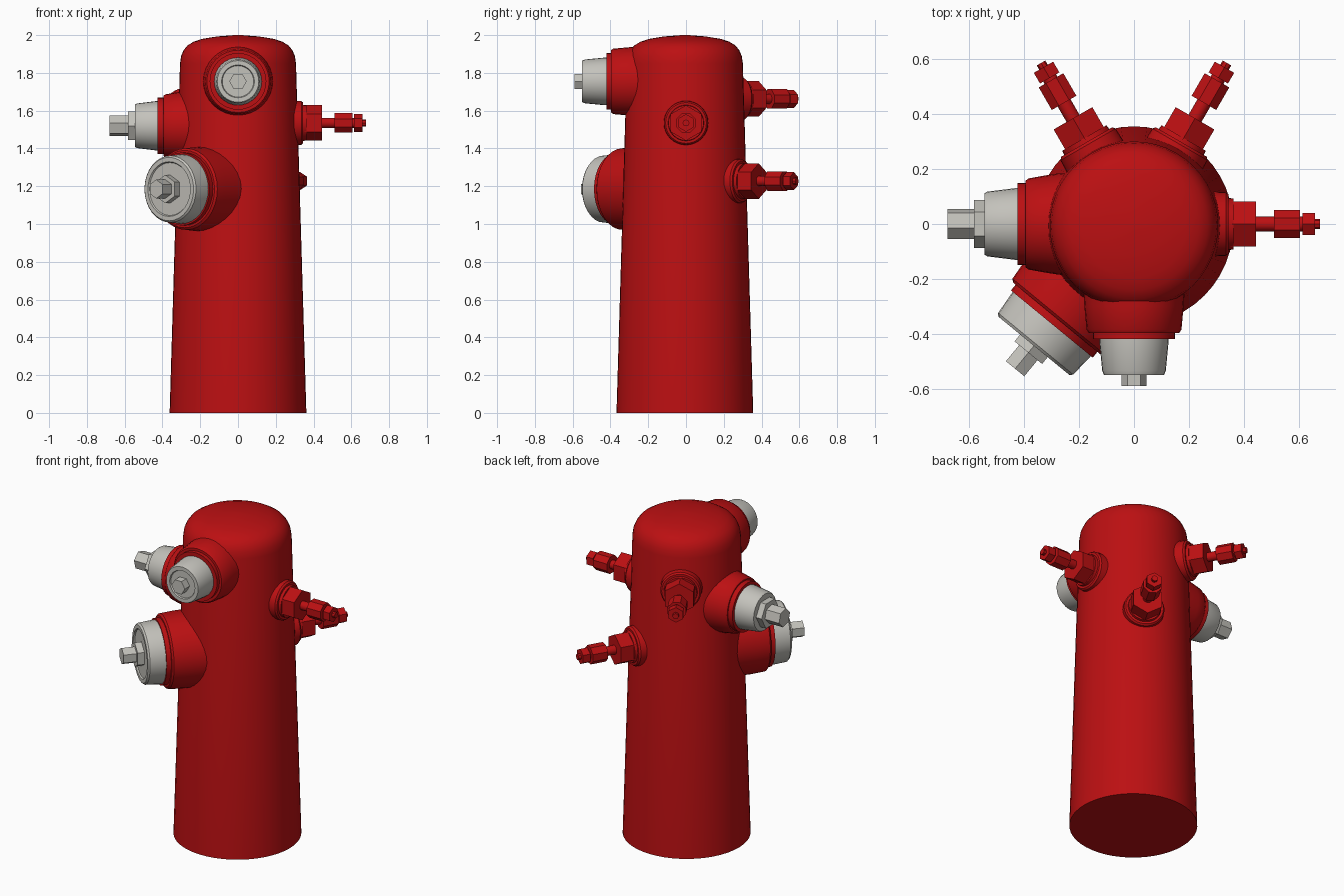
import bpy, bmesh, math
from mathutils import Matrix, Vector

cube = bpy.data.objects.get("Cube")
if cube:
    bpy.data.objects.remove(cube, do_unlink=True)


def material(name, rgb):
    m = bpy.data.materials.new(name)
    m.use_nodes = True
    colour = (*rgb, 1.0)
    m.diffuse_color = colour
    m.node_tree.nodes["Principled BSDF"].inputs["Base Color"].default_value = colour
    return m


RED = material("hydrant red", (0.50, 0.005, 0.006))
GREY = material("cap grey", (0.55, 0.54, 0.50))


def turned(name, profile, mat, sides=32, place=Matrix(), phase=0.0):
    """Sweep (distance along +x, radius) pairs around the x axis and close both ends."""
    bm = bmesh.new()
    rings = []
    for d, r in profile:
        angles = [math.radians(phase) + math.tau * i / sides for i in range(sides)]
        rings.append([bm.verts.new((d, r * math.sin(a), r * math.cos(a))) for a in angles])
    for a, b in zip(rings, rings[1:]):
        for i in range(sides):
            j = (i + 1) % sides
            bm.faces.new((a[i], a[j], b[j], b[i]))
    bm.faces.new(rings[0])
    bm.faces.new(rings[-1])
    bmesh.ops.recalc_face_normals(bm, faces=bm.faces)
    mesh = bpy.data.meshes.new(name)
    bm.to_mesh(mesh)
    bm.free()
    mesh.materials.append(mat)
    obj = bpy.data.objects.new(name, mesh)
    obj.matrix_world = place
    bpy.context.collection.objects.link(obj)
    bpy.ops.object.select_all(action="DESELECT")
    obj.select_set(True)
    bpy.context.view_layer.objects.active = obj
    bpy.ops.object.shade_smooth_by_angle(angle=math.radians(35))
    return obj


def outward(azimuth, z):
    return Matrix.Translation((0, 0, z)) @ Matrix.Rotation(math.radians(azimuth), 4, "Z")


# Tapered barrel with a rounded crown
upright = Matrix.Translation((0, -0.006, 0)) @ Matrix.Rotation(-math.pi / 2, 4, "Y")
turned("barrel", [(0, 0.362), (1.85, 0.307), (1.89, 0.301), (1.92, 0.288), (1.945, 0.268),
                  (1.965, 0.235), (1.98, 0.19), (1.993, 0.11), (2.0, 0.02)], RED, 48, upright)


# Capped outlets: flared collar, seat ring, cap with a dished face, and nut
def outlet(name, azimuth, z, collar, ring, cap, nuts):
    place = outward(azimuth, z)
    turned(name + "_collar", collar, RED, 32, place)
    turned(name + "_ring", ring, RED, 32, place)
    turned(name + "_cap", cap, GREY, 32, place)
    for i, (start, end, radius, phase) in enumerate(nuts):
        turned(f"{name}_nut_{i + 1}", [(start, end_r) for start, end_r in
               ((start, radius), (end, radius))], GREY, 6, place, phase)


small_collar = [(0.2, 0.192), (0.28, 0.184), (0.33, 0.176), (0.385, 0.166), (0.395, 0.158)]
small_ring = [(0.38, 0.15), (0.425, 0.15)]
front_collar = [(0.2, 0.188), (0.30, 0.181), (0.385, 0.173), (0.397, 0.165)]
front_ring = [(0.38, 0.15), (0.42, 0.15)]

outlet("front_outlet", -90, 1.755, front_collar, front_ring,
       [(0.40, 0.126), (0.43, 0.126), (0.535, 0.116), (0.55, 0.11), (0.55, 0.087), (0.542, 0.083)],
       [(0.53, 0.59, 0.046, 90)])
outlet("right_outlet", 180, 1.52, small_collar, small_ring,
       [(0.40, 0.131), (0.43, 0.131), (0.535, 0.118), (0.545, 0.112)],
       [(0.53, 0.583, 0.088, 90), (0.57, 0.68, 0.056, 15)])
outlet("large_outlet", -129.4, 1.185,
       [(0.15, 0.226), (0.36, 0.222), (0.435, 0.216), (0.445, 0.205)],
       [(0.43, 0.193), (0.472, 0.193)],
       [(0.45, 0.184), (0.48, 0.184), (0.565, 0.177), (0.575, 0.168), (0.575, 0.145), (0.567, 0.14)],
       [(0.555, 0.607, 0.075, 0), (0.59, 0.683, 0.05, 0)])


# Side valves: flange, hex body, stem, hex coupling and tip
def valve(name, azimuth, z):
    place = outward(azimuth, z)
    turned(name + "_flange", [(0.25, 0.12), (0.335, 0.116), (0.345, 0.108), (0.345, 0.095),
                              (0.362, 0.093)], RED, 32, place)
    turned(name + "_hex", [(0.35, 0.094), (0.445, 0.094)], RED, 6, place)
    turned(name + "_stem", [(0.43, 0.027), (0.63, 0.027)], RED, 16, place)
    turned(name + "_coupling", [(0.51, 0.056), (0.605, 0.056)], RED, 8, place, 22.5)
    turned(name + "_tip", [(0.615, 0.047), (0.66, 0.047)], RED, 6, place)
    turned(name + "_pin", [(0.65, 0.018), (0.678, 0.018)], RED, 8, place)


valve("left_valve", 0, 1.535)
valve("back_left_valve", 60, 1.227)
valve("back_right_valve", 120, 1.662)
